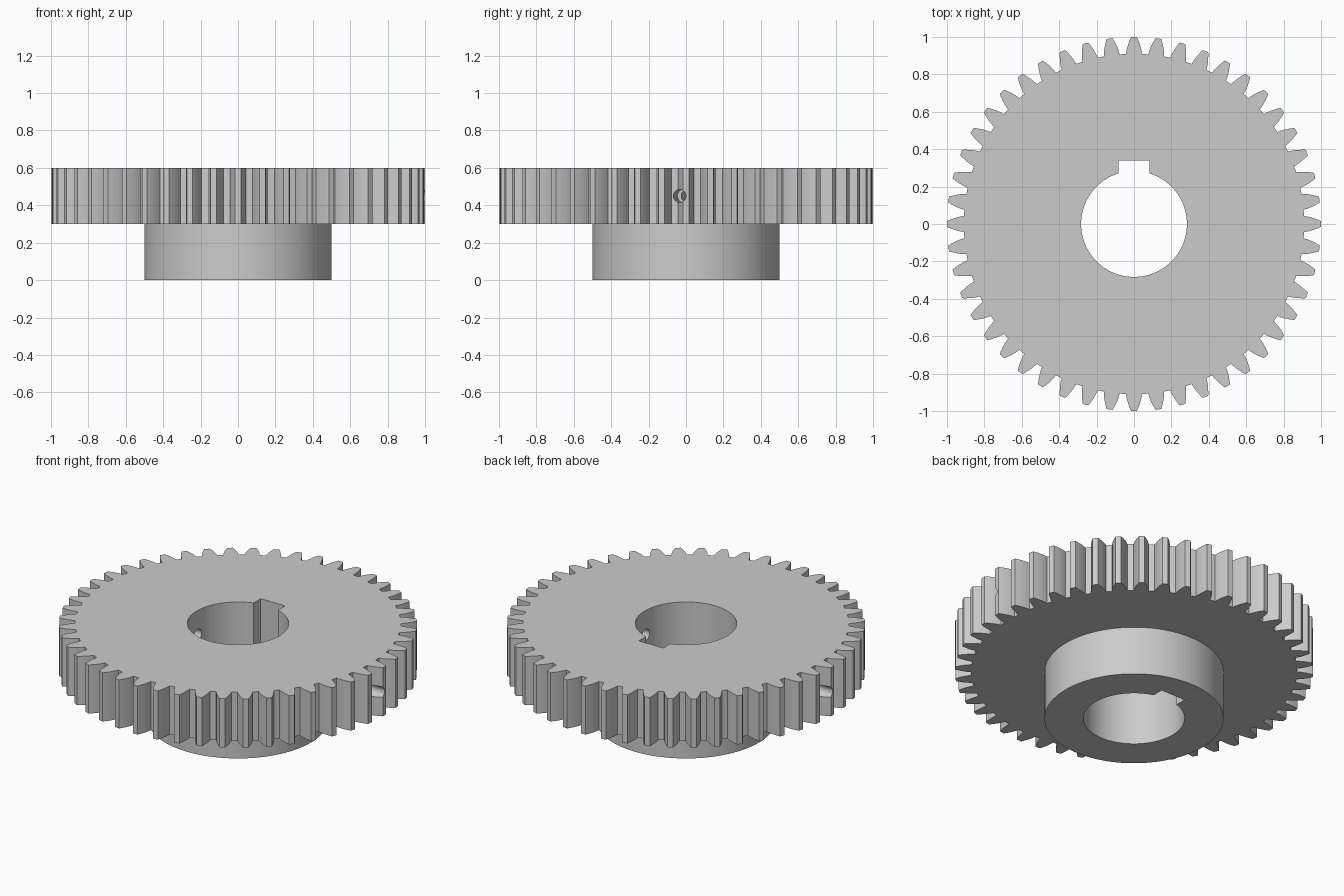
import bpy
import bmesh
from math import sin, cos, tan, acos, pi, radians, sqrt
from mathutils import Matrix

if "Cube" in bpy.data.objects:
    bpy.data.objects.remove(bpy.data.objects["Cube"])

TEETH = 48
TIP_R = 1.0
PITCH_R = TIP_R * TEETH / (TEETH + 2)
ROOT_R = 0.91
BASE_R = PITCH_R * cos(radians(20))
BORE_R, KEY_HALF, KEY_TOP = 0.283, 0.083, 0.34

steel = bpy.data.materials.new("steel grey")
steel.use_nodes = True
GREY = (0.6, 0.6, 0.6, 1)
steel.diffuse_color = GREY
steel.node_tree.nodes["Principled BSDF"].inputs["Base Color"].default_value = GREY


def extrude_profile(name, points, z0, z1, matrix=None):
    """Closed 2D outline pushed straight up into a solid."""
    bm = bmesh.new()
    face = bm.faces.new([bm.verts.new((x, y, z0)) for x, y in points])
    top = bmesh.ops.extrude_face_region(bm, geom=[face])["geom"]
    verts = [g for g in top if isinstance(g, bmesh.types.BMVert)]
    bmesh.ops.translate(bm, verts=verts, vec=(0, 0, z1 - z0))
    bmesh.ops.recalc_face_normals(bm, faces=bm.faces)
    if matrix:
        bm.transform(matrix)
    mesh = bpy.data.meshes.new(name)
    bm.to_mesh(mesh)
    bm.free()
    mesh.materials.append(steel)
    obj = bpy.data.objects.new(name, mesh)
    bpy.context.collection.objects.link(obj)
    return obj


def polar(r, a):
    return (r * cos(a), r * sin(a))


def circle(r, count):
    return [polar(r, 2 * pi * i / count) for i in range(count)]


def tooth_half_angle(r):
    """Half the angular width of an involute tooth at radius r."""
    def involute(a):
        return tan(a) - a
    return pi / (2 * TEETH) + involute(radians(20)) - involute(acos(BASE_R / r))


def combine(target, other, operation):
    mod = target.modifiers.new(operation, "BOOLEAN")
    mod.operation = operation
    mod.solver = "EXACT"
    mod.object = other
    bpy.ops.object.select_all(action="DESELECT")
    bpy.context.view_layer.objects.active = target
    target.select_set(True)
    bpy.ops.object.modifier_apply(modifier=mod.name)
    bpy.data.objects.remove(other)


# Toothed rim: up one flank and down the other, for each tooth
radii = [ROOT_R + (TIP_R - ROOT_R) * i / 5 for i in range(6)]
flank = [(r, tooth_half_angle(r)) for r in radii]
outline = []
for i in range(TEETH):
    mid = 2 * pi * i / TEETH
    outline += [polar(r, mid - a) for r, a in flank]
    outline += [polar(r, mid + a) for r, a in reversed(flank)]
gear = extrude_profile("gear_with_hub", outline, 0.3, 0.6)

# Hub below the rim
combine(gear, extrude_profile("hub", circle(0.5, 96), 0, 0.45), "UNION")

# Bore with a square keyway on the back side
key_y = sqrt(BORE_R ** 2 - KEY_HALF ** 2)
bore = [p for p in circle(BORE_R, 96) if p[1] < 0 or abs(p[0]) > KEY_HALF + 0.004]
start = next(i for i, p in enumerate(bore) if p[1] > 0 and p[0] < 0)
keyway = [(KEY_HALF, key_y), (KEY_HALF, KEY_TOP), (-KEY_HALF, KEY_TOP), (-KEY_HALF, key_y)]
bore[start:start] = keyway
combine(gear, extrude_profile("bore_cutter", bore, -0.1, 0.7), "DIFFERENCE")

# Set screw hole through both sides of the rim
aim = (Matrix.Translation((0, 0, 0.45)) @ Matrix.Rotation(radians(-2), 4, "Z")
       @ Matrix.Rotation(radians(90), 4, "Y"))
combine(gear, extrude_profile("screw_hole_cutter", circle(0.035, 32), -1.2, 1.2, aim), "DIFFERENCE")

bpy.ops.object.shade_smooth_by_angle(angle=radians(25))
